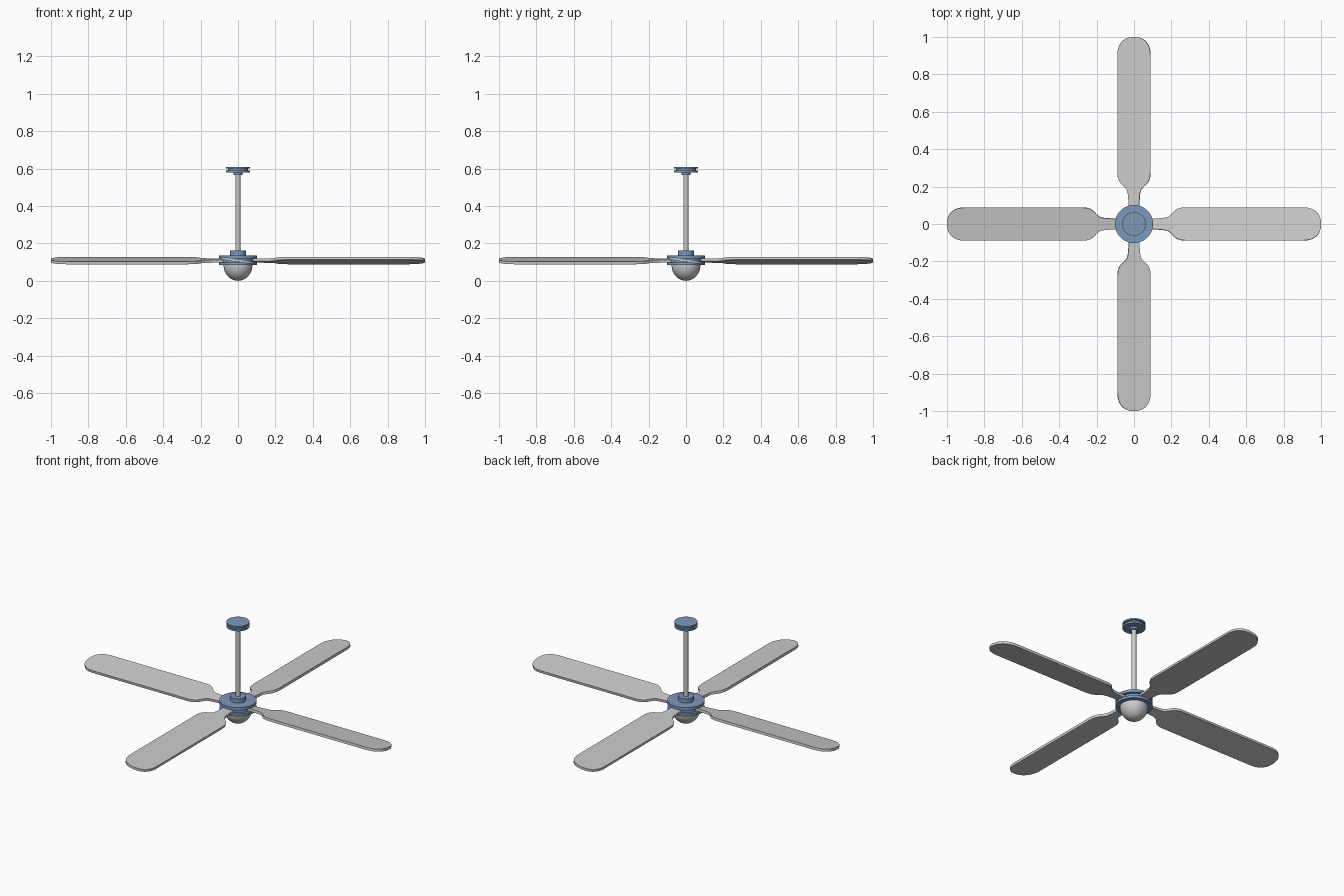
import bpy, bmesh, math
from mathutils import Matrix

if "Cube" in bpy.data.objects:
    bpy.data.objects.remove(bpy.data.objects["Cube"])

blue = bpy.data.materials.new("blue_paint")
blue.diffuse_color = (0.2, 0.32, 0.48, 1)
blue.use_nodes = True
blue.node_tree.nodes["Principled BSDF"].inputs["Base Color"].default_value = blue.diffuse_color


def finish(name, bm, mat=None):
    bmesh.ops.recalc_face_normals(bm, faces=bm.faces)
    me = bpy.data.meshes.new(name)
    bm.to_mesh(me)
    bm.free()
    ob = bpy.data.objects.new(name, me)
    bpy.context.collection.objects.link(ob)
    if mat:
        me.materials.append(mat)
    bpy.ops.object.select_all(action='DESELECT')
    ob.select_set(True)
    bpy.context.view_layer.objects.active = ob
    bpy.ops.object.shade_smooth_by_angle(angle=math.radians(30))
    return ob


def lathe(name, profile, mat=None, steps=48):
    # spin an (r, z) profile around the z axis
    bm = bmesh.new()
    vs = [bm.verts.new((r, 0, z)) for r, z in profile]
    es = [bm.edges.new(p) for p in zip(vs, vs[1:])]
    bmesh.ops.spin(bm, geom=vs + es, cent=(0, 0, 0), axis=(0, 0, 1),
                   angle=2 * math.pi, steps=steps, use_duplicate=False)
    bmesh.ops.remove_doubles(bm, verts=bm.verts, dist=1e-5)
    return finish(name, bm, mat)


# ceiling canopy: two plates with a groove, and a rod collar
lathe("ceiling_canopy", [(0, 0.608), (0.063, 0.608), (0.063, 0.599), (0.054, 0.599),
                         (0.054, 0.589), (0.063, 0.589), (0.063, 0.578), (0.024, 0.578),
                         (0.024, 0.565), (0, 0.565)], blue)

# hanging rod
lathe("down_rod", [(0, 0.58), (0.0135, 0.58), (0.0135, 0.15), (0, 0.15)], steps=32)

# motor housing: collar, upper plate, recessed core, lower plate
lathe("motor_housing", [(0, 0.162), (0.043, 0.162), (0.043, 0.136), (0.102, 0.136),
                        (0.102, 0.119), (0.085, 0.119), (0.085, 0.098), (0.102, 0.098),
                        (0.102, 0.083), (0, 0.083)], blue)

# light globe: lower half of a ball
R = 0.077
globe = [(R * math.cos(a), 0.083 - 0.083 * math.sin(a))
         for a in (i * math.pi / 32 for i in range(16))]
lathe("light_globe", [(0, 0.083)] + globe + [(0, 0)])

# half outline of a blade (x, half width): neck, flare, then rounded tip
half = [(0.06, 0.029), (0.12, 0.029), (0.165, 0.033), (0.185, 0.039), (0.2, 0.052),
        (0.215, 0.07), (0.232, 0.081), (0.252, 0.087), (0.275, 0.089)]
for i in range(13):
    a = math.pi / 2 * (1 - i / 12)
    half.append((0.9 + 0.1 * math.cos(a) ** 0.85, 0.089 * abs(math.sin(a)) ** 0.85))
half[-1] = (1.0, 0.0)
outline = half + [(x, -y) for x, y in reversed(half[:-1])]
T = 0.015

# four pitched blades
for k in range(4):
    bm = bmesh.new()
    face = bm.faces.new([bm.verts.new((x, y, -T / 2)) for x, y in outline])
    ext = bmesh.ops.extrude_face_region(bm, geom=[face])
    top = [v for v in ext["geom"] if isinstance(v, bmesh.types.BMVert)]
    bmesh.ops.translate(bm, verts=top, vec=(0, 0, T))
    bm.transform(Matrix.Translation((0, 0, 0.108)) @ Matrix.Rotation(k * math.pi / 2, 4, 'Z')
                 @ Matrix.Rotation(math.radians(-8), 4, 'X'))
    finish(f"blade_{k + 1}", bm)
